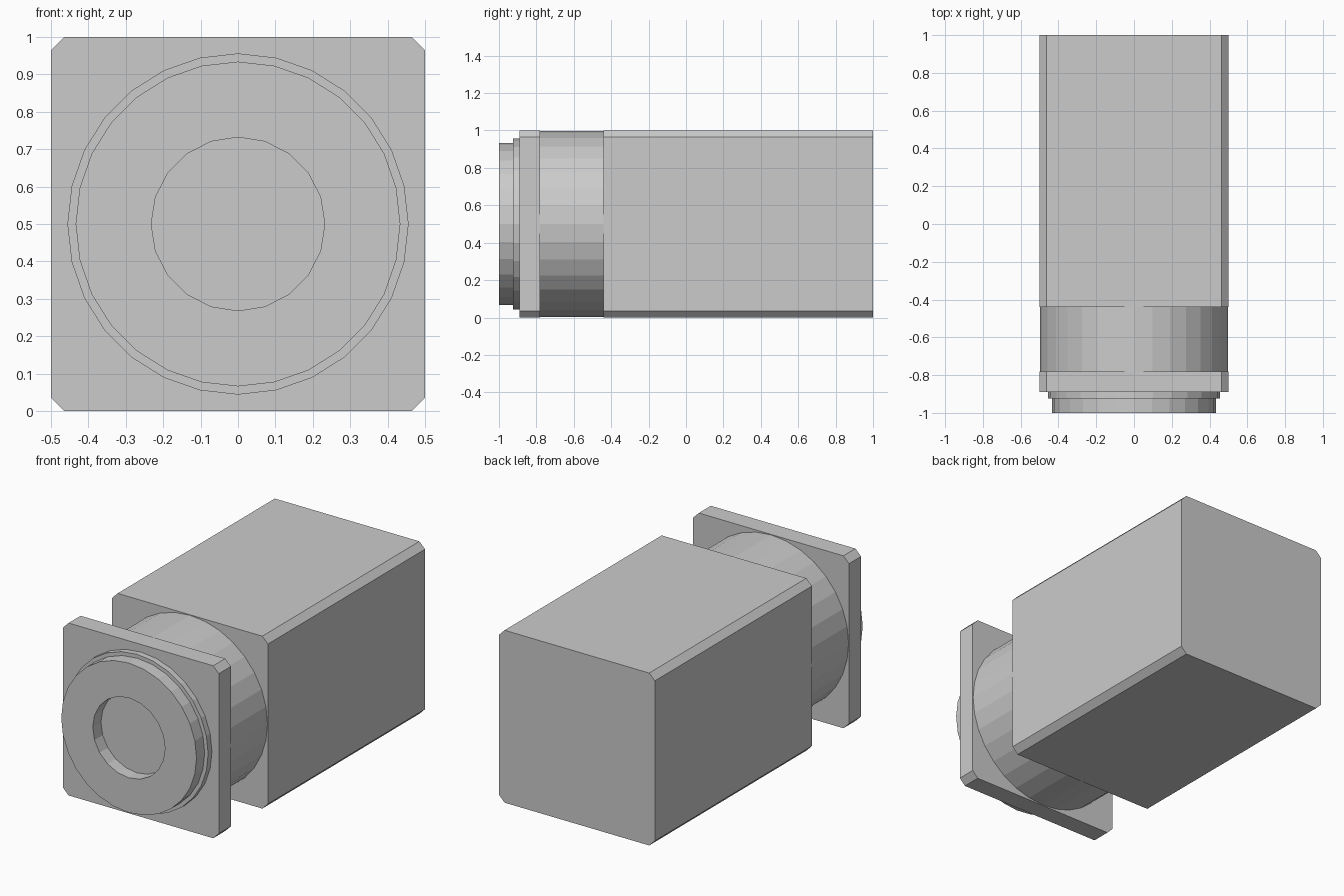
import bpy
import bmesh
from math import sin, cos, tau

if "Cube" in bpy.data.objects:
    bpy.data.objects.remove(bpy.data.objects["Cube"])

CZ = 0.5  # height of the lens axis


def circle(radius, sides):
    return [(radius * sin(tau * i / sides), CZ + radius * cos(tau * i / sides))
            for i in range(sides)]


def chamfered_square(half, cut):
    inner = half - cut
    pts = []
    for sx, sz in ((1, 1), (1, -1), (-1, -1), (-1, 1)):
        pair = [(sx * inner, CZ + sz * half), (sx * half, CZ + sz * inner)]
        pts += pair if sx * sz > 0 else pair[::-1]
    return pts


def extrude_y(name, profile, y0, y1):
    """Closed solid made by extruding an (x, z) profile along y."""
    bm = bmesh.new()
    face = bm.faces.new([bm.verts.new((x, y0, z)) for x, z in profile])
    ext = bmesh.ops.extrude_face_region(bm, geom=[face], use_keep_orig=True)
    verts = [g for g in ext["geom"] if isinstance(g, bmesh.types.BMVert)]
    bmesh.ops.translate(bm, verts=verts, vec=(0, y1 - y0, 0))
    bmesh.ops.recalc_face_normals(bm, faces=bm.faces)
    mesh = bpy.data.meshes.new(name)
    bm.to_mesh(mesh)
    bm.free()
    obj = bpy.data.objects.new(name, mesh)
    bpy.context.collection.objects.link(obj)
    return obj


# Main box and front plate share the chamfered square section
section = chamfered_square(0.5, 0.036)
extrude_y("main_body", section, -0.44, 1.0)
extrude_y("front_plate", section, -0.89, -0.78)

# Round neck between the two
extrude_y("neck", circle(0.497, 32), -0.78, -0.44)

# Stepped rings on the front plate
extrude_y("base_ring", circle(0.456, 28), -0.925, -0.89)
front_ring = extrude_y("front_ring", circle(0.434, 28), -1.0, -0.925)

# Round opening through the front ring
cutter = extrude_y("opening_cutter", circle(0.232, 20), -1.1, -0.85)
cutter.hide_render = True
cutter.hide_set(True)
cut = front_ring.modifiers.new("opening", "BOOLEAN")
cut.operation = "DIFFERENCE"
cut.solver = "EXACT"
cut.object = cutter
